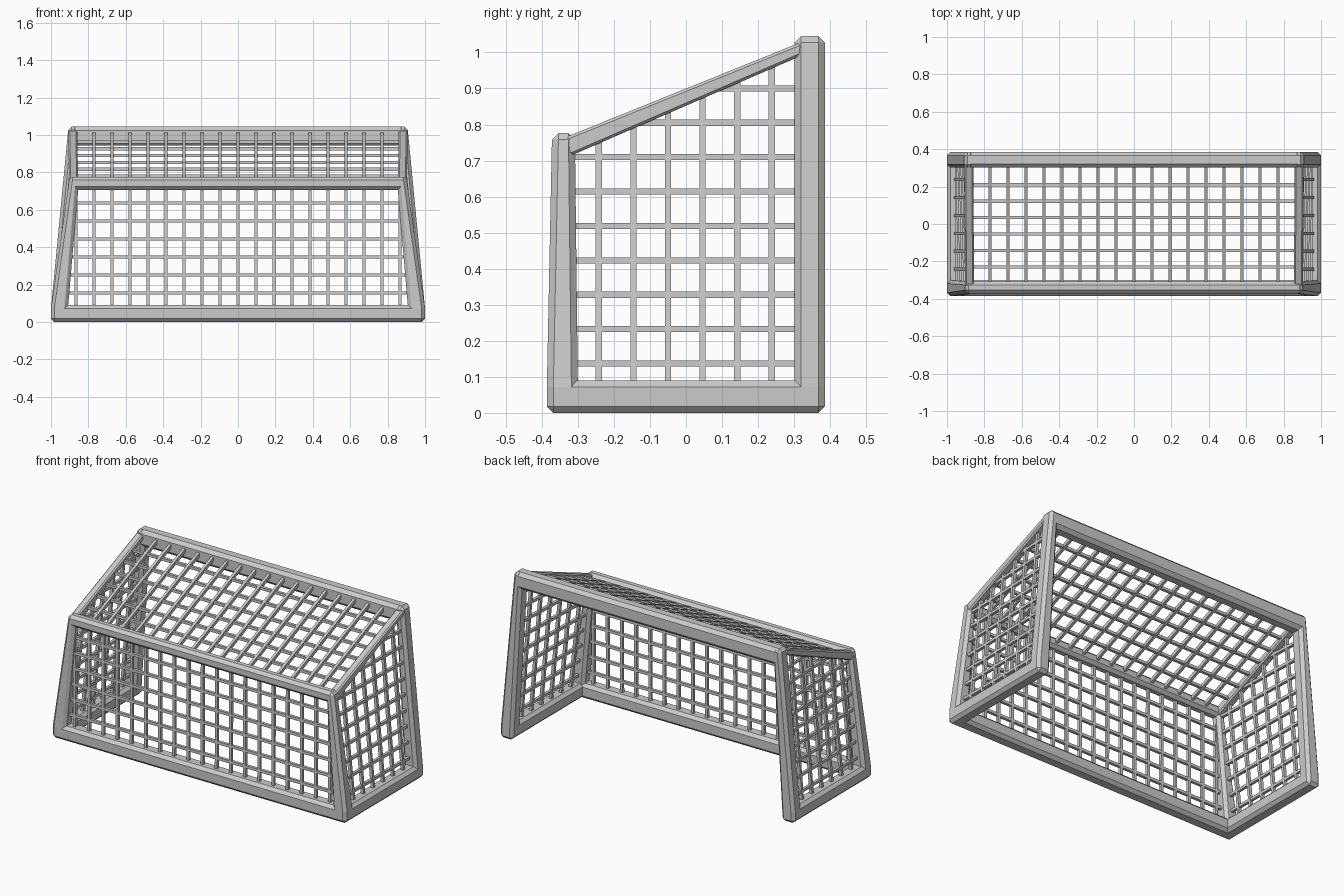
import bpy, bmesh
from itertools import product
from mathutils import Vector

if "Cube" in bpy.data.objects:
    bpy.data.objects.remove(bpy.data.objects["Cube"])


def box_points(c, h, b):
    """Corner points of a box with bevel b (b = 0 gives a plain box)."""
    pts = []
    for s in product((-1, 1), repeat=3):
        for keep in range(3 if b else 1):
            pts.append(Vector([c[a] + s[a] * (h[a] - (b if a != keep else 0))
                               for a in range(3)]))
    return pts


def add_bar(bm, j0, j1, b=0.0):
    """Bar = convex hull of two end blocks, each (centre, half size)."""
    verts = [bm.verts.new(p) for j in (j0, j1) for p in box_points(*j, b)]
    res = bmesh.ops.convex_hull(bm, input=verts)
    junk = set(res["geom_interior"]) | set(res["geom_unused"])
    junk = [g for g in junk if isinstance(g, bmesh.types.BMVert)]
    bmesh.ops.delete(bm, geom=junk, context='VERTS')


def make_object(name, bars, b=0.0):
    bm = bmesh.new()
    for j0, j1 in bars:
        add_bar(bm, j0, j1, b)
    bmesh.ops.dissolve_limit(bm, angle_limit=0.01, verts=bm.verts, edges=bm.edges)
    bmesh.ops.recalc_face_normals(bm, faces=bm.faces)
    me = bpy.data.meshes.new(name)
    bm.to_mesh(me)
    bm.free()
    ob = bpy.data.objects.new(name, me)
    bpy.context.collection.objects.link(ob)
    return ob


def flip(j):
    return ((-j[0][0], j[0][1], j[0][2]), j[1])


# Frame joints on the +x side
A = ((0.957, 0.343, 0.045), (0.043, 0.042, 0.045))    # mouth, bottom
B = ((0.957, -0.343, 0.045), (0.043, 0.043, 0.045))   # back, bottom
C = ((0.878, -0.340, 0.741), (0.025, 0.032, 0.035))   # back, top
D = ((0.882, 0.343, 0.994), (0.026, 0.042, 0.051))    # mouth, top
RC = ((0.880, -0.320, 0.742), (0.024, 0.012, 0.027))  # roof rail ends
RD = ((0.882, 0.330, 1.014), (0.024, 0.010, 0.018))

# Frame bars
for side, f in (("right", lambda j: j), ("left", flip)):
    make_object(side + "_mouth_post", [(f(A), f(D))], 0.018)
    make_object(side + "_back_post", [(f(B), f(C))], 0.018)
    make_object(side + "_base_bar", [(f(A), f(B))], 0.018)
    make_object(side + "_roof_rail", [(f(RC), f(RD))], 0.008)
make_object("crossbar", [(D, flip(D))], 0.02)
make_object("back_top_bar", [(C, flip(C))], 0.018)
make_object("back_base_bar", [(B, flip(B))], 0.018)

# Net rods
R = 0.0085
STEP = 0.0963


def rod(p, q):
    return ((p, (R, R, R)), (q, (R, R, R)))


def roof_z(y):
    return 0.742 + (y + 0.32) * 0.418


def side_x(y, z):
    t = (y + 0.34) / 0.68
    lean = (1 - t) * 0.079 / 0.696 + t * 0.075 / 0.949
    return 0.957 - (z - 0.045) * lean


def back_y(z):
    return -0.343 + 0.003 * z

# Side nets
for name, s in (("right_net", 1), ("left_net", -1)):
    rods = []
    for i in range(6):
        y = -0.242 + 0.096 * i
        zt = roof_z(y)
        rods.append(rod((s * side_x(y, 0.05), y, 0.05), (s * side_x(y, zt), y, zt)))
    for i in range(9):
        z = 0.137 + 0.0954 * i
        y0 = max(-0.335, -0.32 + (z - 0.742) / 0.418)
        rods.append(rod((s * side_x(y0, z), y0, z), (s * side_x(0.33, z), 0.33, z)))
    make_object(name, rods)

# Back net
rods = [rod((i * STEP, back_y(0.05), 0.05), (i * STEP, back_y(0.74), 0.74))
        for i in range(-9, 10)]
for i in range(6):
    z = 0.155 + STEP * i
    x = side_x(-0.34, z)
    rods.append(rod((-x, back_y(z), z), (x, back_y(z), z)))
make_object("back_net", rods)

# Roof net
rods = [rod((i * STEP, -0.33, roof_z(-0.33)), (i * STEP, 0.325, roof_z(0.325)))
        for i in range(-8, 9)]
for i in range(6):
    y = -0.23 + 0.088 * i
    rods.append(rod((-0.88, y, roof_z(y)), (0.88, y, roof_z(y))))
make_object("roof_net", rods)
